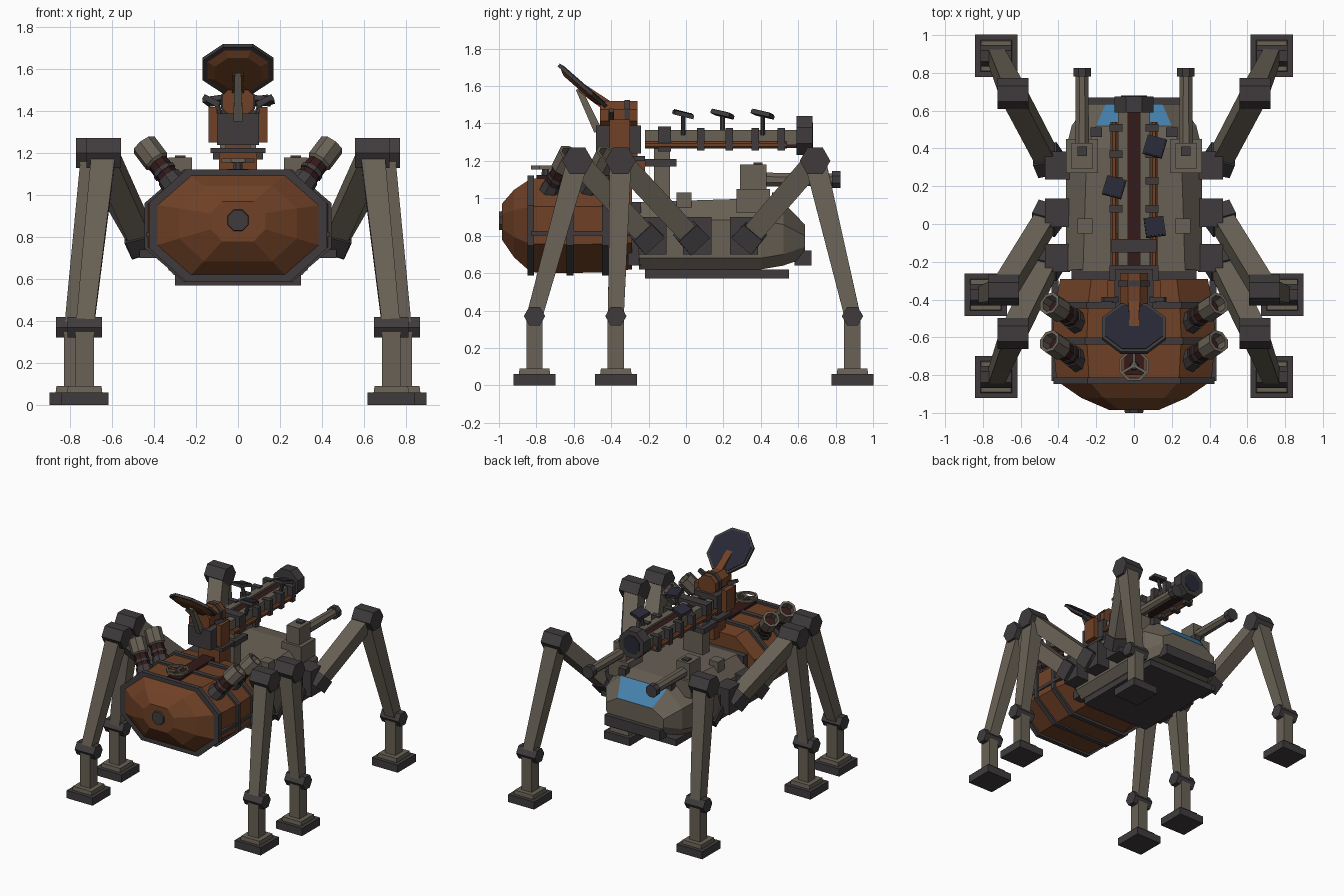
import bpy, bmesh, math
from mathutils import Vector as V

cube = bpy.data.objects.get("Cube")
if cube:
    bpy.data.objects.remove(cube)


def material(name, rgb):
    m = bpy.data.materials.new(name)
    m.use_nodes = True
    m.diffuse_color = (*rgb, 1)
    m.node_tree.nodes["Principled BSDF"].inputs["Base Color"].default_value = (*rgb, 1)
    return m


TAUPE = material("taupe armour", (.14, .12, .092))
DARK = material("dark steel", (.05, .044, .046))
RUST = material("rust plating", (.16, .052, .019))
RED = material("dark red", (.035, .01, .01))
BLUE = material("window blue", (.06, .22, .42))
NAVY = material("navy panel", (.02, .021, .036))


def loft(name, sections, mat, caps=True):
    """Skin a row of matching point loops."""
    bm = bmesh.new()
    rows = [[bm.verts.new(p) for p in s] for s in sections]
    n = len(rows[0])
    for a, b in zip(rows, rows[1:]):
        for i in range(n):
            j = (i + 1) % n
            bm.faces.new((a[i], a[j], b[j], b[i]))
    if caps:
        bm.faces.new(rows[0])
        bm.faces.new(rows[-1])
    bmesh.ops.recalc_face_normals(bm, faces=bm.faces)
    me = bpy.data.meshes.new(name)
    bm.to_mesh(me)
    bm.free()
    me.materials.append(mat)
    ob = bpy.data.objects.new(name, me)
    bpy.context.collection.objects.link(ob)
    return ob


def circle(p, d, r, sides, off):
    ref = V((1, 0, 0)) if abs(d.x) < .9 else V((0, 1, 0))
    u = (ref - d * ref.dot(d)).normalized()
    w = d.cross(u)
    angles = [math.tau * (i + off) / sides for i in range(sides)]
    return [p + r * (u * math.cos(a) + w * math.sin(a)) for a in angles]


def prism(name, p0, p1, r0, r1, mat, sides=8, off=.5):
    p0, p1 = V(p0), V(p1)
    d = (p1 - p0).normalized()
    return loft(name, [circle(p0, d, r0, sides, off), circle(p1, d, r1, sides, off)], mat)


def beam(name, p0, p1, w0, w1, mat):
    return prism(name, p0, p1, w0 * .707, w1 * .707, mat, 4)


def box(name, x, y, z, mat):
    loops = [[V((a, b, c)) for a, b in ((x[0], y[0]), (x[1], y[0]), (x[1], y[1]), (x[0], y[1]))] for c in z]
    return loft(name, loops, mat)


# Hull: lofted along its length, sloped nose with a window
def hull_section(y, w, wt, zb, zs, zt):
    half = [(w * .85, zb), (w, zb + .06), (w, zs), (wt, zt)]
    return [V((x, y, z)) for x, z in half] + [V((-x, y, z)) for x, z in reversed(half)]


hull = loft("hull", [
    hull_section(-.25, .36, .27, .62, .89, .98),
    hull_section(.4, .36, .25, .62, .88, 1.0),
    hull_section(.52, .33, .2, .64, .86, .98),
    hull_section(.635, .25, .15, .68, .8, .86)], TAUPE)
hull.data.materials.append(BLUE)
for f in hull.data.polygons:
    if f.center.y > .53 and f.normal.z > .5 and abs(f.center.x) < .01:
        f.material_index = 1
box("belly_plate", (-.3, .3), (-.22, .55), (.57, .62), DARK)
box("bumper", (-.24, .24), (.58, .67), (.64, .72), DARK)
box("rear_bulkhead", (-.33, .33), (-.31, -.24), (.64, .98), DARK)


# Abdomen: octagonal barrel with bands and a faceted end
def octagon(y, w, h, z=.855):
    half = [(w * .58, -h), (w, -h * .4), (w, h * .4), (w * .58, h)]
    return [V((x, y, z + c)) for x, c in half] + [V((-x, y, z + c)) for x, c in reversed(half)]


loft("abdomen", [octagon(-.29, .39, .235), octagon(-.43, .42, .25), octagon(-.62, .43, .255),
                 octagon(-.83, .41, .25), octagon(-.92, .28, .18, .865),
                 octagon(-.985, .13, .095, .875)], RUST)
for y, w in ((-.43, .435), (-.62, .445), (-.83, .425)):
    loft("abdomen_band", [octagon(y - .018, w, .268), octagon(y + .018, w, .268)], DARK)
prism("end_cap", (0, -1, .88), (0, -.96, .88), .052, .06, DARK)
box("abdomen_spine", (-.05, .05), (-.8, -.3), (1.08, 1.125), RED)
rim = [circle(V((0, -.75, z)), V((0, 0, 1)), r, 8, .5)
       for r, z in ((.085, 1.155), (.085, 1.175), (.07, 1.175), (.07, 1.155), (.085, 1.155))]
loft("hatch_wheel", rim, TAUPE, False)
for k in range(3):
    a = math.tau * k / 3 + math.pi / 2
    beam("hatch_spoke", (0, -.75, 1.16), (.076 * math.cos(a), -.75 + .076 * math.sin(a), 1.165), .014, .014, TAUPE)
prism("hatch_post", (0, -.75, 1.08), (0, -.75, 1.165), .03, .02, DARK)

# Legs: hip, knee, foot positions along the side
LEGS = {"rear": ((.44, .31), (.64, .69), (.73, .89)),
        "middle": ((.44, .06), (.69, -.35), (.785, -.375)),
        "front": ((.44, -.18), (.64, -.58), (.73, -.81))}
for side, s in (("left", 1), ("right", -1)):
    for where, (hip, knee, foot) in LEGS.items():
        tag = f"{side}_{where}_"
        h = V((s * hip[0], hip[1], .76))
        k = V((s * knee[0], knee[1], 1.2))
        f = V((s * foot[0], foot[1], .37))
        across = V((.082, 0, 0))
        x0, x1 = sorted((s * .34, s * .47))
        box(tag + "hip", (x0, x1), (hip[1] - .075, hip[1] + .075), (.7, .9), DARK)
        beam(tag + "hip_joint", h, h + (k - h) * .16, .14, .13, DARK)
        beam(tag + "thigh", h, k, .11, .115, TAUPE)
        prism(tag + "knee", k - across, k + across, .082, .082, DARK, 6, 0)
        beam(tag + "shin", k, f, .115, .085, TAUPE)
        prism(tag + "ankle", f - across, f + across, .057, .057, DARK, 6, 0)
        beam(tag + "foot_post", (f.x, f.y, .06), f, .088, .088, TAUPE)
        beam(tag + "foot_step", (f.x, f.y, .05), (f.x, f.y, .09), .17, .16, TAUPE)
        beam(tag + "foot_pad", (f.x, f.y, 0), (f.x, f.y, .06), .225, .225, DARK)

    # Angled launch tubes on the abdomen
    for y in (-.55, -.75):
        a, d = V((s * .25, y, .98)), V((s * .19, .125, .25))
        prism(side + "_tube_base", a, a + d * .42, .07, .06, DARK)
        prism(side + "_tube_sleeve", a + d * .4, a + d * .72, .052, .052, RED)
        prism(side + "_tube_collar", a + d * .5, a + d * .56, .058, .058, DARK)
        n = d.normalized()
        walls = [circle(a + d * t, n, r, 8, .5) for t, r in
                 ((.68, .05), (.72, .064), (1.04, .064), (1.04, .046), (.78, .046))]
        loft(side + "_tube_muzzle", walls, TAUPE)
        prism(side + "_tube_core", a + d * .7, a + d * .85, .045, .045, RED)

    # Deck guns
    x = s * .275
    box(side + "_gun_base", (x - .085, x + .085), (.27, .45), (.92, 1.05), TAUPE)
    box(side + "_gun_house", (x - .055, x + .055), (.29, .43), (1.04, 1.18), TAUPE)
    box(side + "_gun_cap", (x - .025, x + .025), (.36, .41), (1.18, 1.19), DARK)
    prism(side + "_gun_barrel", (x, .42, 1.1), (x, .8, 1.1), .04, .036, TAUPE)
    prism(side + "_gun_muzzle", (x, .78, 1.1), (x, .825, 1.1), .05, .05, DARK)
    box(side + "_deck_block", (s * .2 - .03, s * .2 + .03), (.46, .51), (.97, 1.03), DARK)
    box(side + "_deck_box", (s * .26 - .04, s * .26 + .04), (-.05, .03), (.92, 1.03), TAUPE)
    x0, x1 = sorted((s * .4, s * .437))
    box(side + "_abdomen_rail", (x0, x1), (-.83, -.3), (.8, .825), DARK)

    # Main cannon rails and pipes
    x0, x1 = sorted((s * .033, s * .085))
    box(side + "_cannon_rail", (x0, x1), (-.22, .61), (1.285, 1.365), TAUPE)
    prism(side + "_cannon_pipe", (s * .105, -.22, 1.285), (s * .105, .54, 1.285), .02, .02, RUST)
    for y in (.08, .23, .37, .51):
        x0, x1 = sorted((s * .06, s * .13))
        box(side + "_pipe_clamp", (x0, x1), (y - .02, y + .02), (1.255, 1.375), DARK)
    x0, x1 = sorted((s * .1, s * .14))
    box(side + "_turret_cheek", (x0, x1), (-.41, -.3), (1.25, 1.42), RUST)
    beam(side + "_turret_fin", (s * .09, -.4, 1.43), (s * .165, -.4, 1.47), .03, .025, DARK)

# Cannon core, muzzle and pedestal
box("cannon_core", (-.034, .034), (-.22, .6), (1.27, 1.35), RED)
prism("cannon_muzzle", (0, .59, 1.335), (0, .675, 1.335), .113, .113, DARK)
prism("cannon_bore", (0, .67, 1.335), (0, .679, 1.335), .075, .075, NAVY)
box("pedestal", (-.085, .085), (-.17, -.085), (.95, 1.29), TAUPE)
box("pedestal_collar", (-.12, .12), (-.22, -.05), (1.17, 1.21), DARK)
box("cannon_saddle", (-.12, .12), (-.15, -.08), (1.25, 1.385), DARK)

# Turret block
box("turret_block", (-.1, .1), (-.48, -.24), (1.24, 1.39), DARK)
box("turret_neck", (-.09, .09), (-.36, -.22), (1.05, 1.2), RUST)
box("turret_plate", (-.13, .13), (-.38, -.22), (1.2, 1.225), DARK)
box("turret_support", (-.06, .06), (-.34, -.26), (1.2, 1.25), RUST)
prism("turret_drum", (0, -.46, 1.445), (0, -.26, 1.445), .08, .08, RUST)
prism("drum_band", (0, -.33, 1.445), (0, -.3, 1.445), .088, .088, DARK)

# Dish
c, n = V((0, -.555, 1.6)), V((0, .66, .75)).normalized()
prism("dish_back", c - n * .025, c, .12, .175, RUST)
prism("dish_rim", c - n * .008, c + n * .012, .183, .183, DARK)
prism("dish_face", c + n * .01, c + n * .016, .165, .165, NAVY)
beam("dish_strut", (0, -.47, 1.36), (0, -.575, 1.585), .045, .03, TAUPE)
beam("dish_arm", (0, -.4, 1.48), c - n * .01, .06, .05, RUST)

# Small tilted panels along the cannon
for x, y, turn in ((.11, -.015, .15), (-.105, .195, -.3), (.11, .41, -.3)):
    n = V((.25 * math.sin(turn), .25, 1)).normalized()
    p = V((x, y, 1.45))
    prism("panel_post", (x * .7, y, 1.34), p, .014, .014, DARK)
    prism("panel_frame", p - n * .012, p + n * .008, .074, .074, DARK, 4, .5 + turn * .6)
    prism("panel_face", p + n * .006, p + n * .013, .068, .068, NAVY, 4, .5 + turn * .6)
